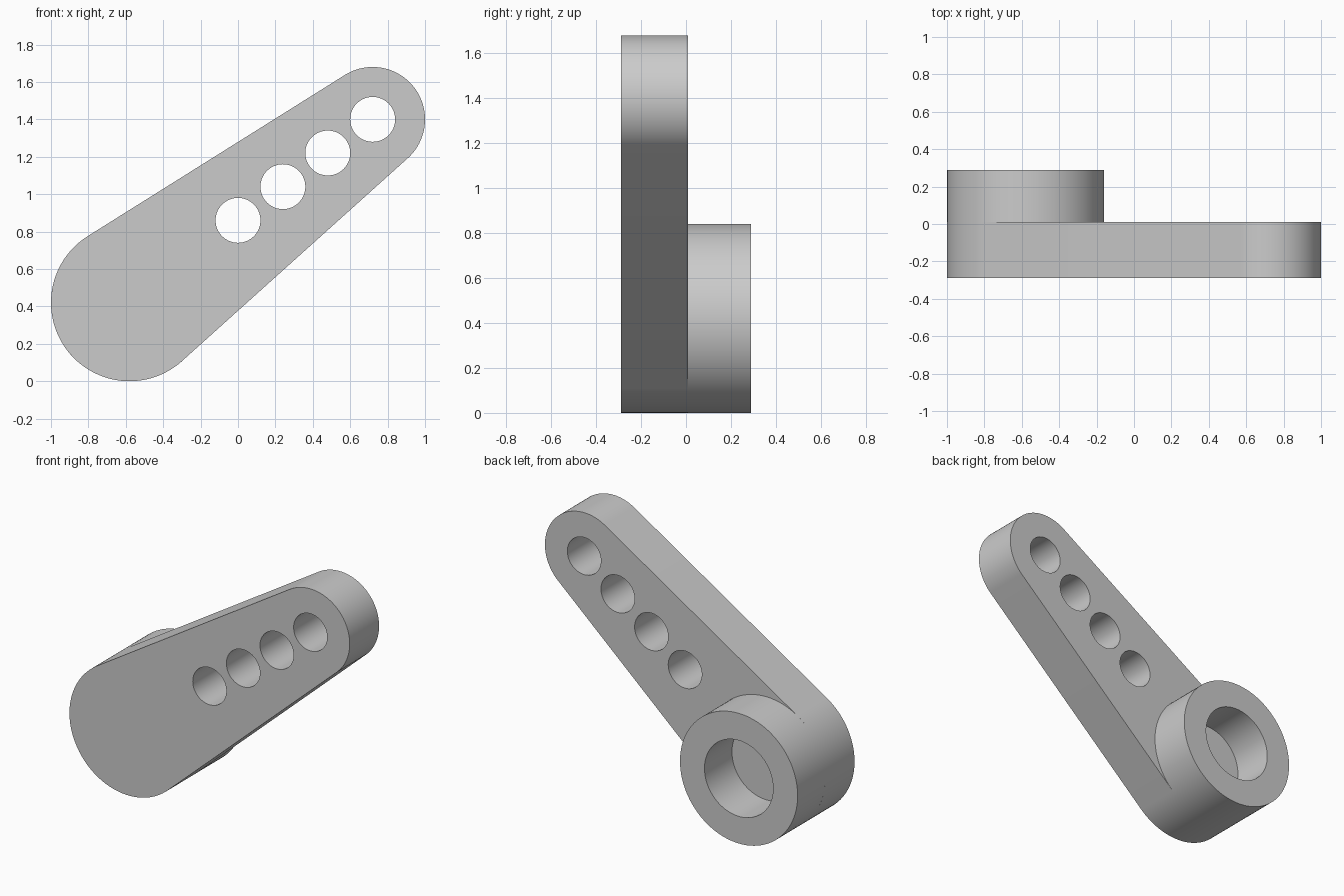
import bpy, bmesh
from math import sin, cos, acos, atan2, hypot, pi, radians

if "Cube" in bpy.data.objects:
    bpy.data.objects.remove(bpy.data.objects["Cube"], do_unlink=True)

grey = bpy.data.materials.new("plain grey")
grey.use_nodes = True
grey.diffuse_color = (0.6, 0.6, 0.6, 1)
grey.node_tree.nodes["Principled BSDF"].inputs["Base Color"].default_value = (0.6, 0.6, 0.6, 1)

HUB, HUB_R = (-0.58, 0.42), 0.42
TIP, TIP_R = (0.72, 1.40), 0.28
FRONT, STEP, BACK = -0.29, 0.01, 0.29


def arc(centre, r, a0, a1, n):
    """Points (x, z) along an arc, both ends included."""
    return [(centre[0] + r * cos(a0 + (a1 - a0) * i / n),
             centre[1] + r * sin(a0 + (a1 - a0) * i / n)) for i in range(n + 1)]


def circle(centre, r, n=96):
    return arc(centre, r, 0, 2 * pi, n)[:-1]


def plate(name, loops, y0, y1, open_front=False):
    """Extrude an outline with holes along y, from y0 to y1."""
    bm = bmesh.new()
    edges = []
    for loop in loops:
        vs = [bm.verts.new((x, y0, z)) for x, z in loop]
        edges += [bm.edges.new((a, b)) for a, b in zip(vs, vs[1:] + vs[:1])]
    fill = bmesh.ops.triangle_fill(bm, edges=edges, use_beauty=True, normal=(0, -1, 0))
    caps = [f for f in fill["geom"] if isinstance(f, bmesh.types.BMFace)]
    new = bmesh.ops.extrude_face_region(bm, geom=caps, use_keep_orig=True)
    bmesh.ops.translate(bm, vec=(0, y1 - y0, 0),
                        verts=[v for v in new["geom"] if isinstance(v, bmesh.types.BMVert)])
    bmesh.ops.recalc_face_normals(bm, faces=bm.faces)
    if open_front:
        bmesh.ops.delete(bm, context="FACES_ONLY", geom=[
            f for f in bm.faces if all(abs(v.co.y - y0) < 1e-4 for v in f.verts)])
    mesh = bpy.data.meshes.new(name)
    bm.to_mesh(mesh)
    bm.free()
    mesh.materials.append(grey)
    mesh.shade_smooth()
    mesh.set_sharp_from_angle(angle=radians(30))
    obj = bpy.data.objects.new(name, mesh)
    bpy.context.collection.objects.link(obj)
    return obj


# Tapered arm: two arcs joined by their common tangents, with four through holes
dx, dz = TIP[0] - HUB[0], TIP[1] - HUB[1]
axis = atan2(dz, dx)
spread = acos((HUB_R - TIP_R) / hypot(dx, dz))
outline = (arc(TIP, TIP_R, axis - spread, axis + spread, 48)
           + arc(HUB, HUB_R, axis + spread, axis - spread + 2 * pi, 56))
holes = [circle((0.24 * i, 0.86 + 0.18 * i), 0.12, 64) for i in range(4)]
plate("arm", [outline] + holes, FRONT, STEP)

# Hub collar with a blind bore that ends at the arm
plate("hub_collar", [circle(HUB, HUB_R), circle(HUB, 0.245)], STEP, BACK, open_front=True)
